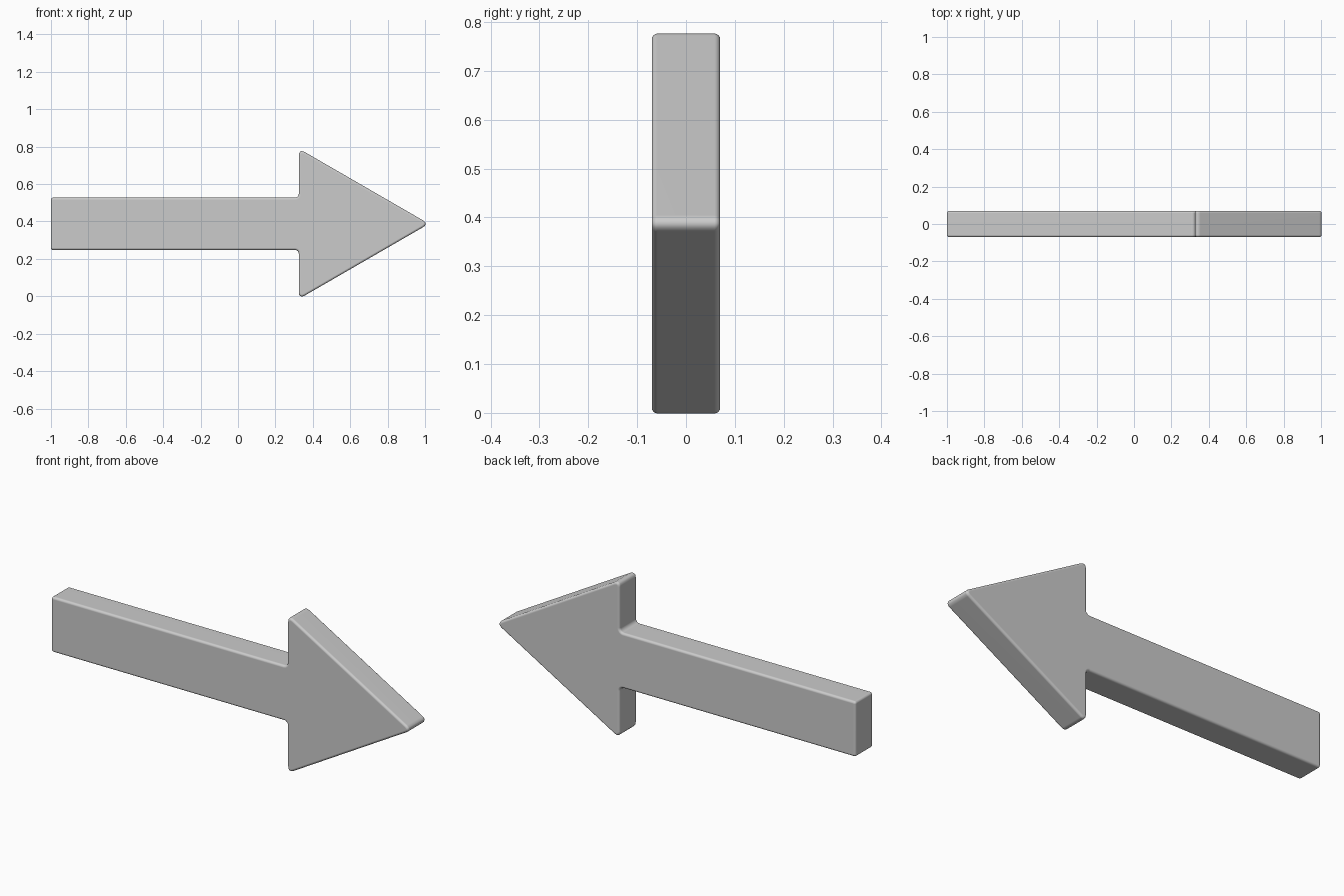
import bpy, bmesh
from mathutils import Vector

if "Cube" in bpy.data.objects:
    bpy.data.objects.remove(bpy.data.objects["Cube"])

HALF_T, MID_Z, R = 0.07, 0.3875, 0.02

# Upper half of the arrow outline (x, height above the centre line)
upper = [(-1.0, 0.14), (0.325, 0.14), (0.325, 0.402)]
tip = [(1.021, 0.0)]
outline = upper + tip + [(x, -h) for x, h in reversed(upper)]

# Extrude the outline through the thickness
bm = bmesh.new()
face = bm.faces.new([bm.verts.new((x, -HALF_T, MID_Z + h)) for x, h in outline])
ext = bmesh.ops.extrude_face_region(bm, geom=[face])
bmesh.ops.translate(bm, vec=Vector((0, 2 * HALF_T, 0)),
                    verts=[g for g in ext["geom"] if isinstance(g, bmesh.types.BMVert)])
bmesh.ops.recalc_face_normals(bm, faces=bm.faces)

# Round the profile corners to an even radius (sharp corners need a longer cut)
def round_corners(test, width):
    edges = [e for e in bm.edges
             if abs(e.verts[0].co.y - e.verts[1].co.y) > 0.1 and test(e.verts[0].co)]
    bmesh.ops.bevel(bm, geom=edges, offset=width, offset_type='OFFSET',
                    segments=4, profile=0.5, affect='EDGES')

round_corners(lambda c: c.x > 0.9 or abs(c.z - MID_Z) > 0.3, R * 1.732)
round_corners(lambda c: c.x < -0.9, R * 0.6)
round_corners(lambda c: 0.32 < c.x < 0.33 and abs(abs(c.z - MID_Z) - 0.14) < 0.001, R)

# Soften the front and back rims
rims = [e for e in bm.edges if abs(e.verts[0].co.y - e.verts[1].co.y) < 1e-4]
bmesh.ops.bevel(bm, geom=rims, offset=R * 0.9, offset_type='OFFSET',
                segments=4, profile=0.5, affect='EDGES', clamp_overlap=True)
bmesh.ops.recalc_face_normals(bm, faces=bm.faces)

mesh = bpy.data.meshes.new("arrow")
bm.to_mesh(mesh)
bm.free()
arrow = bpy.data.objects.new("arrow", mesh)
bpy.context.collection.objects.link(arrow)

# Smooth rounded edges with flat large faces
for p in mesh.polygons:
    p.use_smooth = True
mod = arrow.modifiers.new("flat_faces", 'WEIGHTED_NORMAL')
mod.keep_sharp = True
